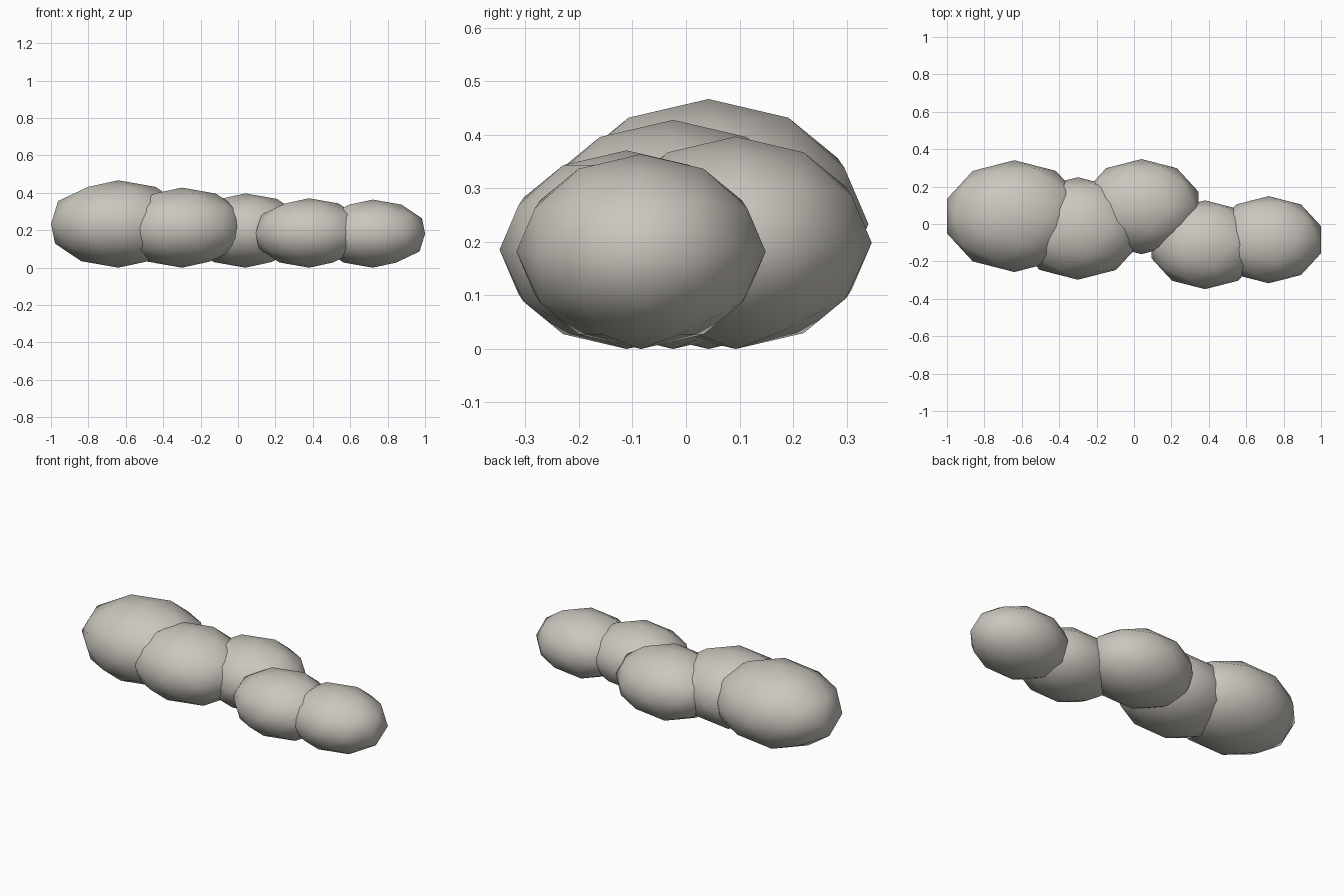
import bpy

cube = bpy.data.objects.get("Cube")
if cube:
    bpy.data.objects.remove(cube, do_unlink=True)

# Single warm grey stone colour
stone = bpy.data.materials.new("warm_grey_stone")
stone.use_nodes = True
colour = (0.60, 0.57, 0.52, 1)
stone.diffuse_color = colour
bsdf = next(n for n in stone.node_tree.nodes if n.type == 'BSDF_PRINCIPLED')
bsdf.inputs["Base Color"].default_value = colour
bsdf.inputs["Roughness"].default_value = 0.9


def boulder(index, y, half_height):
    """Flattened low-poly boulder resting on the ground."""
    bpy.ops.mesh.primitive_ico_sphere_add(
        subdivisions=2, radius=1,
        location=(-0.64 + 0.34 * index, y, half_height))
    obj = bpy.context.object
    obj.name = f"boulder_{index + 1}"
    obj.scale = (1.62 * half_height, 1.28 * half_height, half_height)
    bpy.ops.object.transform_apply(location=False, rotation=False, scale=True)
    bpy.ops.object.shade_smooth()
    obj.data.materials.append(stone)


# Row of overlapping boulders, shrinking to the left: (y, half height)
row = [(0.042, 0.2335), (-0.024, 0.214), (0.093, 0.1985),
       (-0.111, 0.1855), (-0.084, 0.182)]
for i, (y, h) in enumerate(row):
    boulder(i, y, h)
